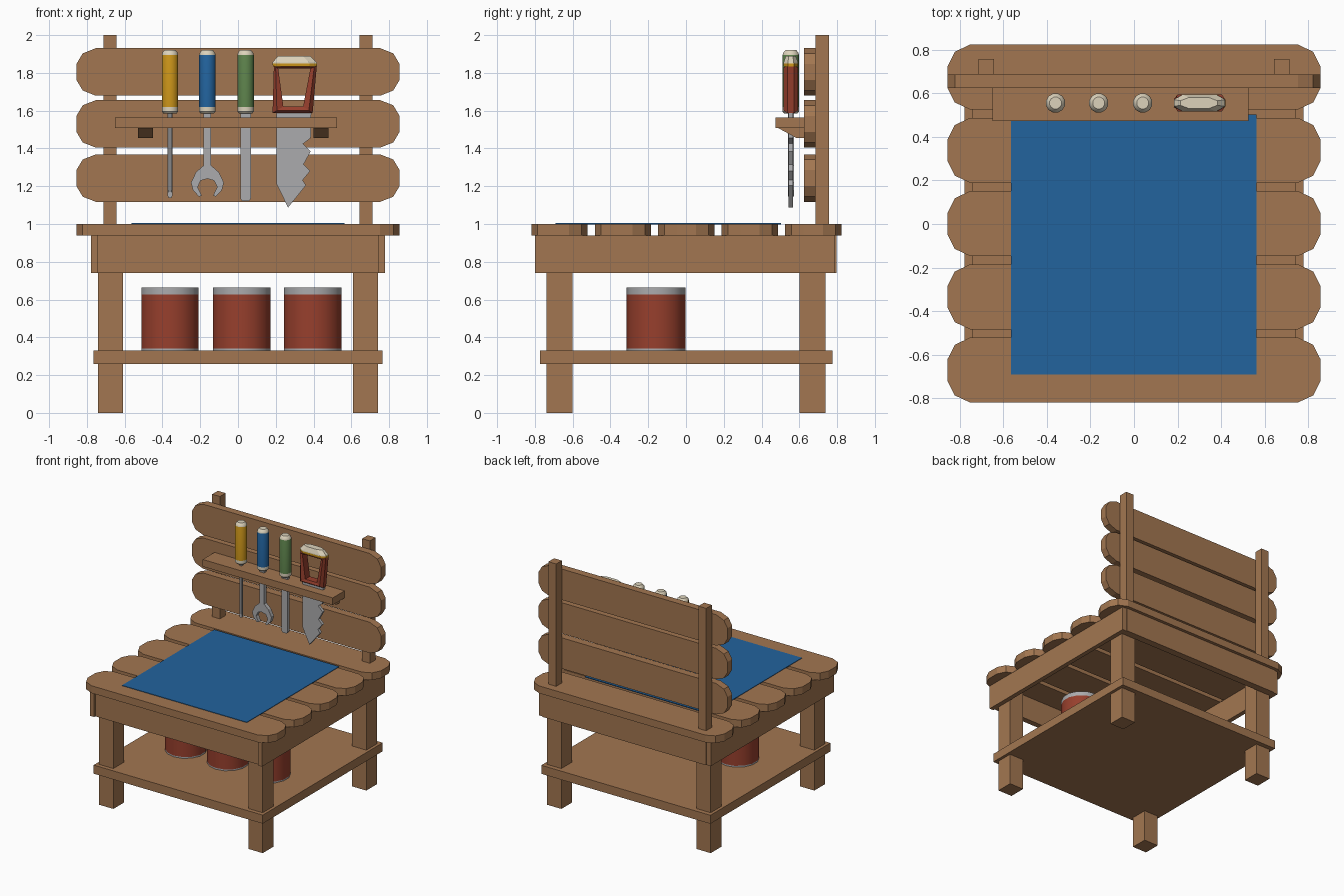
import bpy, bmesh, math
from mathutils import Vector

if "Cube" in bpy.data.objects:
    bpy.data.objects.remove(bpy.data.objects["Cube"])


def material(name, rgb):
    m = bpy.data.materials.new(name)
    m.diffuse_color = (*rgb, 1)
    m.use_nodes = True
    m.node_tree.nodes["Principled BSDF"].inputs["Base Color"].default_value = m.diffuse_color
    return m


WOOD = material("wood", (0.365, 0.183, 0.082))
BLUE = material("blue", (0.016, 0.125, 0.34))
RED = material("red", (0.31, 0.05, 0.026))
STEEL = material("steel", (0.41, 0.41, 0.42))
YELLOW = material("yellow", (0.60, 0.30, 0.01))
GREEN = material("green", (0.11, 0.225, 0.072))
CREAM = material("cream", (0.72, 0.65, 0.50))


def finish(name, bm, mats, smooth=False):
    bmesh.ops.recalc_face_normals(bm, faces=bm.faces)
    me = bpy.data.meshes.new(name)
    bm.to_mesh(me)
    bm.free()
    for m in mats:
        me.materials.append(m)
    ob = bpy.data.objects.new(name, me)
    bpy.context.collection.objects.link(ob)
    if smooth:
        bpy.ops.object.select_all(action='DESELECT')
        ob.select_set(True)
        bpy.context.view_layer.objects.active = ob
        bpy.ops.object.shade_smooth_by_angle(angle=math.radians(38))
    return ob


def loft(name, rings, mats, indices, smooth=False, closed=False):
    """Skin equal-length rings; indices gives the material of each band."""
    bm = bmesh.new()
    vr = [[bm.verts.new(p) for p in r] for r in rings]
    n = len(rings[0])
    pairs = list(zip(vr, vr[1:]))
    if closed:
        pairs.append((vr[-1], vr[0]))
    for (a, b), mi in zip(pairs, indices):
        for i in range(n):
            j = (i + 1) % n
            bm.faces.new((a[i], a[j], b[j], b[i])).material_index = mi
    if not closed:
        bm.faces.new(vr[0]).material_index = indices[0]
        bm.faces.new(vr[-1]).material_index = indices[-1]
    return finish(name, bm, mats, smooth)


def prism(name, pts, axis, lo, hi, mat):
    """Extrude a flat outline along an axis; pts hold the other two coordinates."""
    place = {'x': lambda p, t: (t, p[0], p[1]),
             'y': lambda p, t: (p[0], t, p[1]),
             'z': lambda p, t: (p[0], p[1], t)}[axis]
    return loft(name, [[place(p, t) for p in pts] for t in (lo, hi)], [mat], [0])


def box(name, x, y, z, mat=WOOD):
    return prism(name, [(x[0], y[0]), (x[1], y[0]), (x[1], y[1]), (x[0], y[1])],
                 'z', z[0], z[1], mat)


def lathe(name, x, y, prof, mats, indices, sides):
    rings = [[(x + r * math.cos(2 * math.pi * (i + .5) / sides),
               y + r * math.sin(2 * math.pi * (i + .5) / sides), z)
              for i in range(sides)] for r, z in prof]
    return loft(name, rings, mats, indices, True)


def plank_outline(c, h):
    """Long board with rounded ends, centred on c with half-width h."""
    q = [(0.855, 0.34 * h), (0.822, 0.78 * h), (0.752, h)]
    right = [(x, c - d) for x, d in reversed(q)] + [(x, c + d) for x, d in q]
    return right + [(-x, 2 * c - d) for x, d in right]


# legs, lower shelf and apron
for sx in (-1, 1):
    side = "left" if sx < 0 else "right"
    xs = sorted((sx * 0.61, sx * 0.74))
    for sy in (-1, 1):
        end = "front" if sy < 0 else "back"
        box(f"{end}_{side}_leg", xs, sorted((sy * 0.60, sy * 0.738)), (0, 0.94))
    box(f"{side}_apron", sorted((sx * 0.74, sx * 0.777)), (-0.80, 0.79), (0.74, 0.94))
    # back post
    box(f"{side}_back_post", sorted((sx * 0.643, sx * 0.713)), (0.685, 0.758), (0.94, 2.0))
box("front_apron", (-0.74, 0.74), (-0.785, -0.738), (0.74, 0.94))
box("back_apron", (-0.74, 0.74), (0.738, 0.797), (0.74, 0.94))
box("lower_shelf", (-0.764, 0.764), (-0.772, 0.776), (0.26, 0.33))

# table top planks and mat
for i in range(5):
    prism(f"top_plank_{i + 1}", plank_outline(-0.67 + 0.336 * i, 0.149), 'z', 0.94, 1.0, WOOD)
box("blue_mat", (-0.565, 0.563), (-0.69, 0.502), (0.998, 1.004), BLUE)

# back planks
for i, z in enumerate((1.243, 1.53, 1.805)):
    prism(f"back_plank_{i + 1}", plank_outline(z, 0.126), 'y', 0.625, 0.685, WOOD)

# tool rack with brackets
box("tool_rack", (-0.65, 0.525), (0.473, 0.625), (1.507, 1.565))
for i, x in enumerate((-0.53, 0.40)):
    prism(f"rack_bracket_{i + 1}", [(0.49, 1.507), (0.585, 1.455), (0.625, 1.455), (0.625, 1.507)],
          'x', x, x + 0.08, WOOD)

# paint cans
for i, x in enumerate((-0.36, 0.02, 0.395)):
    lathe(f"paint_can_{i + 1}", x, -0.158, [(0.156, 0.33), (0.156, 0.341), (0.156, 0.628), (0.156, 0.664)],
          [RED, STEEL], [1, 0, 1], 14)

# round tool handles
TY = 0.555
for name, x, mat in (("screwdriver", -0.36, YELLOW), ("wrench", -0.162, BLUE), ("chisel", 0.04, GREEN)):
    lathe(name + "_handle", x, TY,
          [(0.036, 1.585), (0.045, 1.595), (0.045, 1.62), (0.045, 1.895), (0.041, 1.908), (0.028, 1.922)],
          [mat, CREAM], [1, 1, 0, 1, 1], 12)

# screwdriver shaft
lathe("screwdriver_shaft", -0.36, TY, [(0.013, 1.17), (0.013, 1.59)], [STEEL], [0], 8)
prism("screwdriver_tip", [(-0.373, 1.18), (-0.373, 1.15), (-0.367, 1.138), (-0.353, 1.138),
                          (-0.347, 1.15), (-0.347, 1.18)], 'y', TY - 0.006, TY + 0.006, STEEL)

# wrench with open jaw
half = [(0.02, 1.59), (0.02, 1.31), (0.06, 1.275), (0.087, 1.22), (0.077, 1.18),
        (0.045, 1.145), (0.03, 1.15), (0.052, 1.195), (0.035, 1.23)]
outline = half + [(0, 1.24)] + [(-x, z) for x, z in reversed(half)]
prism("wrench_head", [(x - 0.162, z) for x, z in outline], 'y', TY - 0.016, TY + 0.016, STEEL)

# chisel blade
prism("chisel_blade", [(0.012, 1.59), (0.012, 1.135), (0.022, 1.122), (0.058, 1.122),
                       (0.068, 1.135), (0.068, 1.59)], 'y', TY - 0.012, TY + 0.012, STEEL)

# saw blade with teeth
prism("saw_blade", [(0.205, 1.59), (0.205, 1.21), (0.265, 1.087), (0.36, 1.205), (0.342, 1.232),
                    (0.382, 1.28), (0.347, 1.315), (0.385, 1.385), (0.345, 1.425), (0.385, 1.455),
                    (0.388, 1.59)], 'y', TY - 0.012, TY + 0.012, STEEL)

# saw handle: open frame, then yellow band and cream cap


def frame(pts, y):
    return [(x, TY + y, z) for x, z in pts]


outer = [(0.183, 1.587), (0.395, 1.587), (0.417, 1.836), (0.19, 1.836)]
inner = [(0.24, 1.622), (0.345, 1.622), (0.383, 1.822), (0.213, 1.822)]
mid = [tuple(Vector(a).lerp(Vector(b), 0.4)) for a, b in zip(outer, inner)]
loft("saw_handle", [frame(outer, -0.018), frame(mid, -0.038), frame(inner, -0.03),
                    frame(inner, 0.03), frame(mid, 0.038), frame(outer, 0.018)],
     [RED], [0] * 6, closed=True)


def hexring(x0, x1, h, z):
    c = 0.04
    return [(x0, TY - h * 0.4, z), (x0 + c, TY - h, z), (x1 - c, TY - h, z), (x1, TY - h * 0.4, z),
            (x1, TY + h * 0.4, z), (x1 - c, TY + h, z), (x0 + c, TY + h, z), (x0, TY + h * 0.4, z)]


loft("saw_cap", [hexring(0.185, 0.419, 0.039, 1.834), hexring(0.183, 0.418, 0.039, 1.85),
                 hexring(0.183, 0.416, 0.038, 1.857), hexring(0.213, 0.382, 0.026, 1.89)],
     [YELLOW, CREAM], [0, 1, 1])
